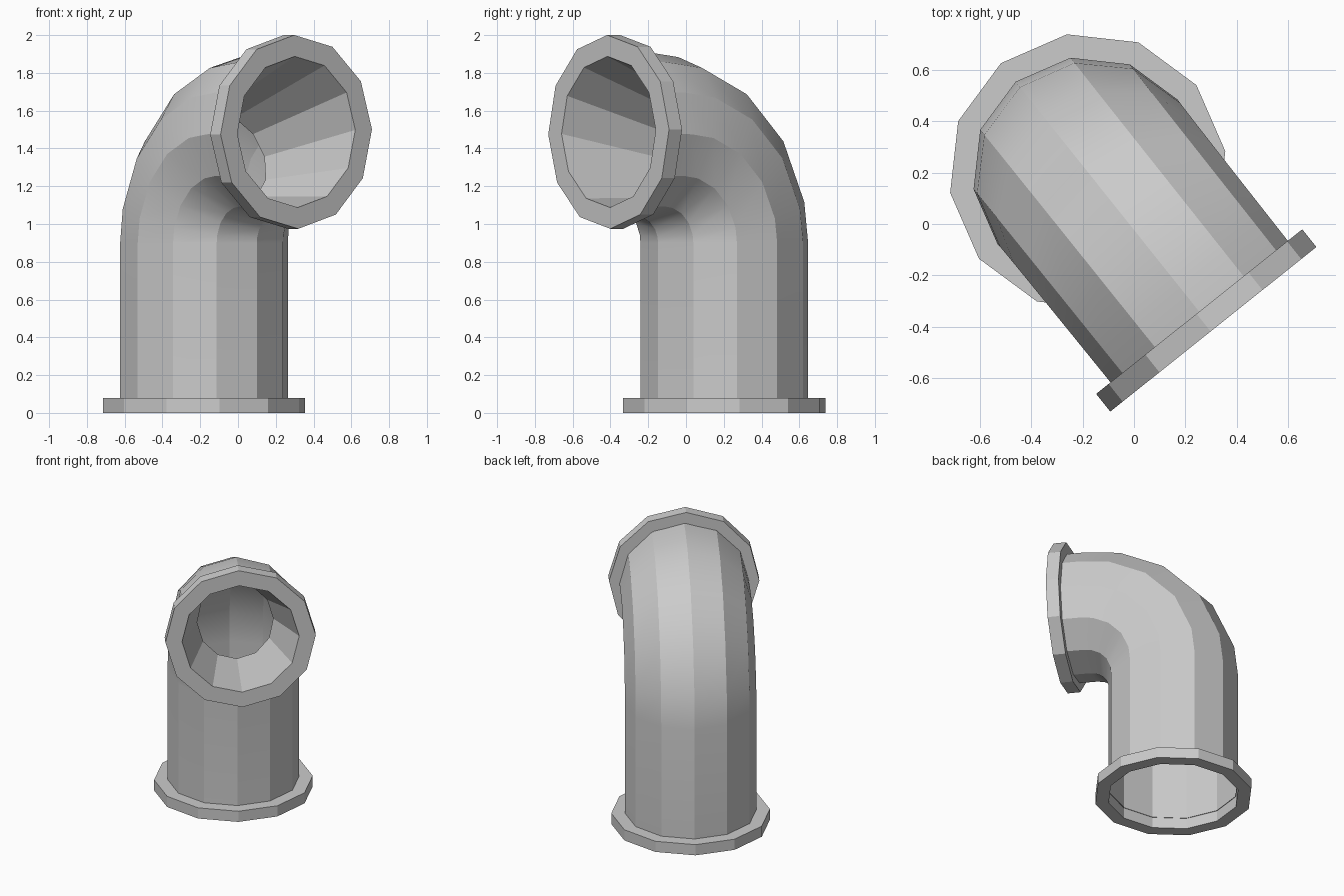
import bpy
import bmesh
from math import radians, sin, cos, pi
from mathutils import Vector

if "Cube" in bpy.data.objects:
    bpy.data.objects.remove(bpy.data.objects["Cube"])

SIDES = 12
AIM = radians(-51.4)                      # heading of the elbow's mouth
FWD = Vector((cos(AIM), sin(AIM), 0))
SIDE = Vector((-sin(AIM), cos(AIM), 0))
UP = Vector((0, 0, 1))
BASE = Vector((-0.18, 0.2025, 0))


def ring(forward, height, tilt, radius, phase=0.0):
    """Polygon ring in the elbow's plane; tilt 0 faces up, 90 faces forward."""
    t = radians(tilt)
    e = FWD * cos(t) - UP * sin(t)
    c = BASE + FWD * forward + UP * height
    return [c + radius * (cos(a) * e + sin(a) * SIDE)
            for a in (2 * pi * i / SIDES + radians(phase) for i in range(SIDES))]


def loft(name, rings, smooth=False):
    """Skin a series of rings into an open tube."""
    bm = bmesh.new()
    loops = [[bm.verts.new(p) for p in r] for r in rings]
    for a, b in zip(loops, loops[1:]):
        for i in range(SIDES):
            j = (i + 1) % SIDES
            bm.faces.new((a[i], a[j], b[j], b[i]))
    mesh = bpy.data.meshes.new(name)
    bm.to_mesh(mesh)
    bm.free()
    obj = bpy.data.objects.new(name, mesh)
    bpy.context.collection.objects.link(obj)
    if smooth:
        bpy.ops.object.select_all(action='DESELECT')
        obj.select_set(True)
        bpy.context.view_layer.objects.active = obj
        bpy.ops.object.shade_smooth_by_angle(angle=radians(29))
    return obj


# Pipe: straight riser, quarter bend, short run to the mouth
BEND, START, R = 0.575, 0.90, 0.449
path = [ring(0, 0, 0, R)]
for t in (0, 13, 34, 55, 75, 90):
    a = radians(t)
    path.append(ring(BEND * (1 - cos(a)), START + BEND * sin(a), t, R - 0.007 * t / 90))
path.append(ring(0.71, 1.477, 90, 0.441))
loft("elbow_pipe", path, smooth=True)

# Base flange around the foot of the pipe
loft("base_flange", [ring(0, 0, 0, 0.449), ring(0, 0, 0, 0.541),
                     ring(0, 0.08, 0, 0.541), ring(0, 0.08, 0, 0.445)])

# Mouth flange
MZ, TW = 1.4875, 1.5
loft("mouth_flange", [ring(0.695, MZ, 90, 0.43, TW), ring(0.695, MZ, 90, 0.513, TW),
                      ring(0.783, MZ, 90, 0.513, TW), ring(0.783, MZ, 90, 0.40, TW)])

# Tapered throat running back and down inside the mouth
loft("mouth_throat", [ring(0.783, MZ, 90, 0.40, TW), ring(0.19, 1.35, 68, 0.26, TW)])
